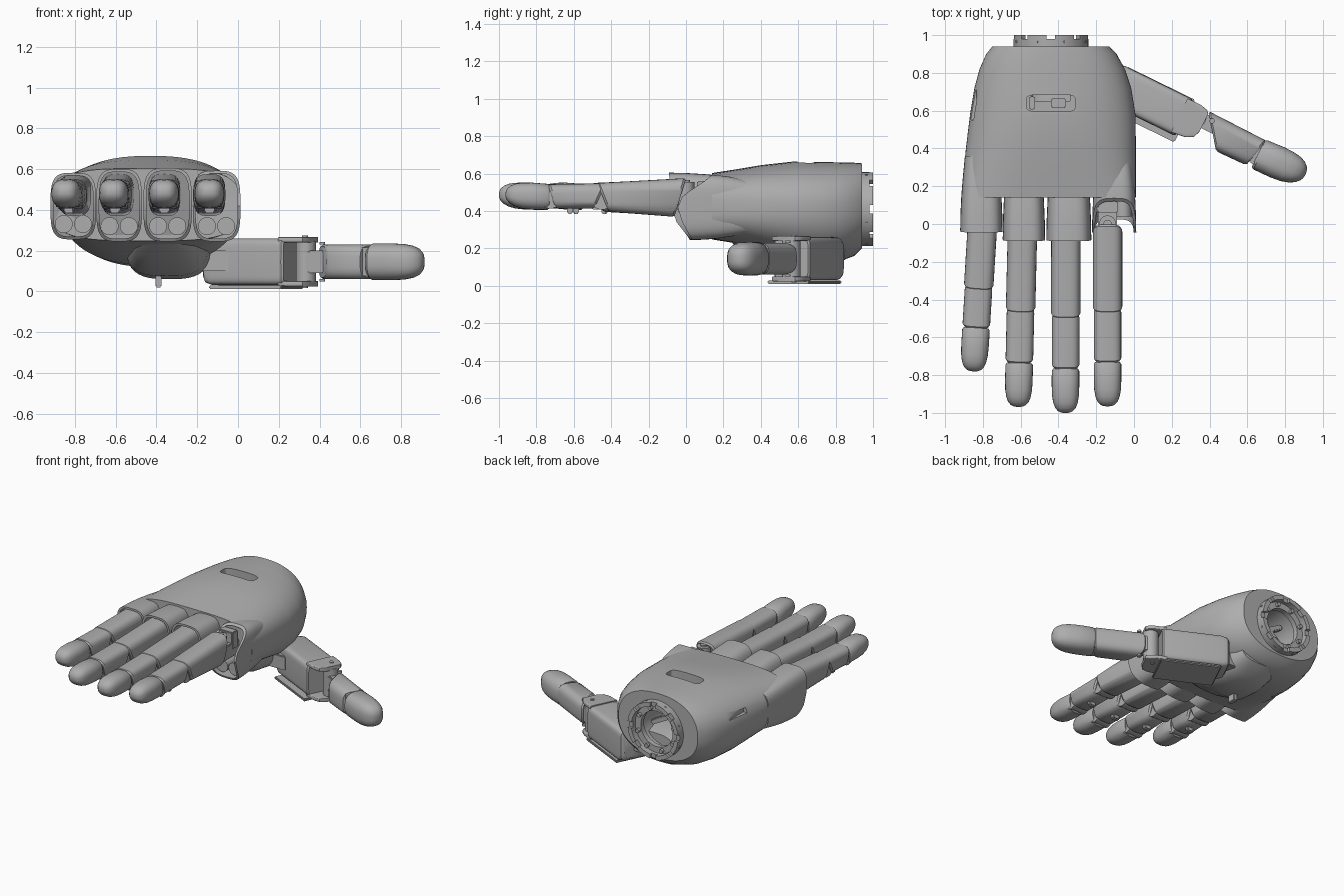
import bpy, bmesh, math
from mathutils import Matrix, Vector

cube = bpy.data.objects.get("Cube")
if cube:
    bpy.data.objects.remove(cube, do_unlink=True)

grey = bpy.data.materials.new("satin grey")
grey.use_nodes = True
COL = (0.42, 0.42, 0.42, 1)
grey.diffuse_color = COL
grey.node_tree.nodes["Principled BSDF"].inputs["Base Color"].default_value = COL
I4 = Matrix.Identity(4)


def finish(name, bm, mat=I4, angle=35):
    bmesh.ops.recalc_face_normals(bm, faces=bm.faces)
    me = bpy.data.meshes.new(name)
    bm.to_mesh(me)
    bm.free()
    me.transform(mat)
    me.materials.append(grey)
    me.shade_smooth()
    me.set_sharp_from_angle(angle=math.radians(angle))
    ob = bpy.data.objects.new(name, me)
    bpy.context.collection.objects.link(ob)
    return ob


def section(cx, cz, hx, up, dn, p, n):
    """Superellipse outline with separate upper and lower heights."""
    pts = []
    for i in range(n):
        a = 2 * math.pi * i / n
        c, s = math.cos(a), math.sin(a)
        x = math.copysign(abs(c) ** (2 / p), c) * hx
        z = math.copysign(abs(s) ** (2 / p), s) * (up if s > 0 else dn)
        pts.append((cx + x, cz + z))
    return pts


def skin(bm, rings, caps=True):
    rows = [[bm.verts.new(v) for v in r] for r in rings]
    n = len(rows[0])
    for a, b in zip(rows, rows[1:]):
        for i in range(n):
            bm.faces.new((a[i], a[(i + 1) % n], b[(i + 1) % n], b[i]))
    if caps:
        bm.faces.new(rows[0])
        bm.faces.new(rows[-1])


def loft(name, stations, mat=I4, n=40):
    """Stations: y, centre x, centre z, half width, up, down, power, shear."""
    bm = bmesh.new()
    skin(bm, [[(x, y + sh * (z - cz), z) for x, z in section(cx, cz, hx, up, dn, p, n)]
              for y, cx, cz, hx, up, dn, p, sh in stations])
    return finish(name, bm, mat)


def box(name, size, loc, mat=I4, bevel=0.006):
    bm = bmesh.new()
    bmesh.ops.create_cube(bm, size=1)
    bmesh.ops.transform(bm, verts=bm.verts, matrix=Matrix.Translation(loc) @ Matrix.Diagonal((*size, 1)))
    if bevel:
        bmesh.ops.bevel(bm, geom=bm.edges[:], offset=bevel, segments=2, affect='EDGES')
    return finish(name, bm, mat)


def cyl(name, r, depth, loc, axis='X', mat=I4, n=24):
    bm = bmesh.new()
    bmesh.ops.create_cone(bm, cap_ends=True, segments=n, radius1=r, radius2=r, depth=depth)
    rot = {'X': Matrix.Rotation(math.pi / 2, 4, 'Y'), 'Y': Matrix.Rotation(math.pi / 2, 4, 'X'), 'Z': I4}[axis]
    return finish(name, bm, mat @ Matrix.Translation(loc) @ rot)


def tube(name, ro, ri, y0, y1, cx, cz, n=48):
    bm = bmesh.new()
    rings = [[(cx + r * math.cos(k * math.tau / n), y, cz + r * math.sin(k * math.tau / n)) for k in range(n)]
             for r, y in ((ro, y0), (ro, y1), (ri, y1), (ri, y0), (ro, y0))]
    skin(bm, rings, caps=False)
    bmesh.ops.remove_doubles(bm, verts=bm.verts, dist=1e-5)
    return finish(name, bm)


def cut(ob, cutters):
    for c in cutters:
        c.hide_render = True
        m = ob.modifiers.new("cut", 'BOOLEAN')
        m.operation, m.object, m.solver = 'DIFFERENCE', c, 'EXACT'
    dg = bpy.context.evaluated_depsgraph_get()
    me = bpy.data.meshes.new_from_object(ob.evaluated_get(dg))
    ob.modifiers.clear()
    ob.data = me
    me.shade_smooth()
    me.set_sharp_from_angle(angle=math.radians(35))
    for c in cutters:
        bpy.data.objects.remove(c, do_unlink=True)


# palm shell with wrist bore, top slot and side slot
WX, WZ = -0.44, 0.41
palm = loft("palm_shell", [
    (0.94, -0.44, 0.42, 0.31, 0.235, 0.22, 2.3, 0),
    (0.90, -0.437, 0.42, 0.345, 0.238, 0.26, 2.3, 0),
    (0.82, -0.433, 0.42, 0.385, 0.24, 0.29, 2.3, 0),
    (0.72, -0.43, 0.42, 0.415, 0.242, 0.30, 2.3, 0),
    (0.58, -0.43, 0.42, 0.438, 0.245, 0.29, 2.35, 0),
    (0.40, -0.44, 0.42, 0.45, 0.225, 0.235, 2.6, 0),
    (0.25, -0.447, 0.42, 0.457, 0.20, 0.19, 3.0, 0),
    (0.14, -0.45, 0.42, 0.46, 0.183, 0.172, 3.5, 0)], n=72)
slot = loft("slot_cutter", [(-0.1, -0.44, 0.64, 0.13, 0.045, 0.045, 5, 0),
                            (0.1, -0.44, 0.64, 0.13, 0.045, 0.045, 5, 0)],
            Matrix.Translation((0, 0, 0.64)) @ Matrix.Rotation(math.pi / 2, 4, 'X') @ Matrix.Translation((0, 0, 0)))
# the slot outline is drawn upright, so lay it flat over the back of the hand
slot.data.transform(Matrix.Translation((0, 0.64 - sum(v.co.y for v in slot.data.vertices) / len(slot.data.vertices), 0)))
side = box("side_cutter", (0.08, 0.16, 0.035), (-0.875, 0.63, 0.50), bevel=0)
bore = cyl("bore_cutter", 0.165, 0.5, (WX, 0.9, WZ), 'Y', n=48)
cut(palm, [slot, side, bore])
box("slot_block", (0.08, 0.05, 0.06), (-0.40, 0.64, 0.59))
box("slot_block_small", (0.03, 0.07, 0.04), (-0.54, 0.64, 0.59))

# wrist coupling
ring = tube("wrist_ring", 0.198, 0.168, 0.90, 1.0, WX, WZ)
notches = []
for k in range(8):
    m = Matrix.Translation((WX, 0, WZ)) @ Matrix.Rotation(k * math.tau / 8, 4, 'Y')
    notches.append(box("notch", (0.1, 0.04, 0.045), (0.19, 1.0, 0), m, 0))
    cyl("wrist_bolt", 0.014, 0.03, (0.147, 0.96, 0), 'Y', m @ Matrix.Rotation(0.3, 4, 'Y'), 12)
    cyl("wrist_hole_plug", 0.008, 0.006, (0.198, 0.965, 0), 'X', m @ Matrix.Rotation(0.39, 4, 'Y'), 10)
cut(ring, notches)
tube("wrist_lip", 0.172, 0.125, 0.92, 0.955, WX, WZ)
for ang in (0.5, -0.7):
    box("wrist_strut", (0.28, 0.05, 0.035), (0, 0.80, 0.03),
        Matrix.Translation((WX, 0, WZ)) @ Matrix.Rotation(ang, 4, 'Y'))

# base of the thumb under the palm
loft("thumb_mount", [
    (0.85, -0.34, 0.24, 0.15, 0.08, 0.10, 3, 0), (0.76, -0.34, 0.24, 0.19, 0.10, 0.165, 3, 0),
    (0.62, -0.34, 0.24, 0.21, 0.10, 0.18, 3, 0), (0.48, -0.35, 0.24, 0.20, 0.10, 0.165, 3, 0),
    (0.32, -0.36, 0.27, 0.16, 0.08, 0.10, 3, 0), (0.22, -0.38, 0.29, 0.10, 0.05, 0.04, 3, 0)])
box("mount_tab", (0.03, 0.06, 0.07), (-0.39, 0.52, 0.055))
box("mount_bracket", (0.20, 0.18, 0.10), (-0.14, 0.68, 0.15))


# hollow finger sockets with a sloping front rim
def rim(points, z):
    if z <= points[0][0]:
        return points[0][1]
    for (z0, y0), (z1, y1) in zip(points, points[1:]):
        if z <= z1:
            return y0 + (y1 - y0) * (z - z0) / (z1 - z0)
    return points[-1][1]


def socket(name, cx, hx, bot, top, points):
    cz, hz, bm, rings = (bot + top) / 2, (top - bot) / 2, bmesh.new(), []
    for f, s in ((0, .78), (.3, .88), (.55, .95), (.8, .99), (1, 1)):
        rings.append([(x, 0.36 + (rim(points, cz + (z - cz) / s) - 0.36) * f, z)
                      for x, z in section(cx, cz, hx * s, hz * s, hz * s, 3.6, 48)])
    for depth in (0, 0.14):
        rings.append([(x, min(rim(points, z) + depth, 0.17), z)
                      for x, z in section(cx, cz, hx - .014, hz - .014, hz - .014, 3.6, 48)])
    skin(bm, rings)
    finish(name, bm)
    for s in (-1, 1):
        cyl("socket_motor", 0.044, 0.12, (cx + s * 0.047, 0.10, bot + 0.075), 'Y')


FRONT = [(0.25, 0.02), (0.34, -0.05), (0.44, -0.085), (0.60, -0.09)]
socket("index_socket", -0.105, 0.117, 0.245, 0.592,
       [(0.25, 0.03), (0.34, -0.02), (0.42, -0.045), (0.48, -0.02), (0.56, 0.10), (0.595, 0.14)])
socket("middle_socket", -0.345, 0.119, 0.245, 0.605, FRONT)
socket("ring_socket", -0.583, 0.112, 0.245, 0.60, FRONT)
socket("little_socket", -0.808, 0.112, 0.255, 0.582, [(z, y + 0.045) for z, y in FRONT])


# jointed fingers, pointing along local -y with the back of the finger up
def segment(name, t0, t1, m, h0, h1, w, s0=0.0, s1=0.0):
    e = 0.012
    loft(name, [(-t0, 0, 0, w - .008, h0[0] - .008, h0[1] - .008, 3.2, s0),
                (-t0 - e, 0, 0, w, h0[0], h0[1], 3.2, s0),
                (-t1 + e, 0, 0, w, h1[0], h1[1], 3.2, s1),
                (-t1, 0, 0, w - .008, h1[0] - .008, h1[1] - .008, 3.2, s1)], m)


def fingertip(name, t0, t1, m, w, h):
    L = t1 - t0
    rows = [(0, .90, .90, .85), (.05, 1, .97, .97), (.4, 1, 1, 1), (.62, .97, .95, .96), (.78, .88, .85, .84),
            (.89, .74, .68, .66), (.96, .54, .46, .44), (.99, .34, .26, .26), (1, .14, .1, .1)]
    loft(name, [(-t0 - f * L, 0, .012 * f, w * a, h * b, h * c, 2.5, 0) for f, a, b, c in rows], m)


def knuckle(t, m, w, r):
    cyl("knuckle_barrel", r, w * 1.7, (0, -t, -0.008), 'X', m)
    box("knuckle_link", (w * 1.1, 0.13, r * 1.5), (0, -t, -0.01), m)
    for s in (-1, 1):
        cyl("knuckle_pin", 0.013, 0.012, (s * w * 0.98, -t + 0.035, 0.015), 'X', m, 14)


def finger(name, base, tip, j1, j2):
    b, d = Vector(base), Vector(tip) - Vector(base)
    m = Matrix.Translation((b.x, b.y, 0.475)) @ Matrix.Rotation(math.atan2(d.x, -d.y), 4, 'Z')
    start = 0.02 if name != "index" else 0.09
    segment(name + "_proximal", start, j1 - .005, m, (.10, .105), (.075, .08), .078, 0.3, -0.4)
    segment(name + "_middle", j1 + .012, j2 - .008, m, (.073, .062), (.068, .062), .073, 0.45, -0.3)
    fingertip(name + "_tip", j2 + .006, d.length, m, .073, .072)
    knuckle(j1, m, .07, .06)
    knuckle(j2, m, .066, .054)
    box("finger_mount", (0.10, 0.20, 0.10), (0, 0.0, -0.04), m)
    box("finger_tendon_stop", (0.05, 0.03, 0.05), (0, -(j1 + j2) / 2, -0.065), m)


finger("index", (-0.14, 0.06), (-0.14, -0.965), 0.51, 0.785)
finger("middle", (-0.36, 0.06), (-0.363, -1.0), 0.54, 0.82)
finger("ring", (-0.588, 0.06), (-0.613, -0.968), 0.51, 0.79)
finger("little", (-0.797, 0.08), (-0.85, -0.78), 0.41, 0.625)
box("index_clevis", (0.11, 0.06, 0.12), (-0.14, 0.09, 0.50))
cyl("index_pulley", 0.045, 0.15, (-0.14, 0.0, 0.48), 'Z')
cyl("index_pulley_cap", 0.022, 0.17, (-0.14, 0.0, 0.48), 'Z')

# thumb, lying on its side
T = (Matrix.Translation((0.347, 0.523, 0.145)) @ Matrix.Rotation(math.radians(63.9), 4, 'Z')
     @ Matrix.Rotation(math.pi / 2, 4, 'Y'))
loft("thumb_metacarpal", [
    (0.54, 0, 0, 0.085, 0.08, 0.08, 6, 0), (0.525, 0, 0, 0.105, 0.10, 0.10, 6, 0),
    (0.49, 0, 0, 0.115, 0.108, 0.108, 7, 0), (0.10, 0, 0, 0.115, 0.108, 0.108, 7, 0),
    (0.09, 0, 0, 0.108, 0.10, 0.10, 7, 0)], T)
box("thumb_lower_plate", (0.018, 0.40, 0.25), (0.125, 0.28, -0.015), T)
for s in (-1, 1):
    loft("thumb_joint_cheek", [
        (0.12, s * .108, 0, .014, .10, .10, 8, 0), (0.04, s * .108, .01, .014, .09, .10, 8, 0),
        (0.0, s * .108, .01, .014, .08, .08, 8, 0), (-0.015, s * .108, .03, .014, .045, .06, 8, 0)], T)
    cyl("thumb_pin", 0.014, 0.012, (s * 0.122, 0.04, 0.04), 'X', T, 14)
    cyl("thumb_pin", 0.014, 0.012, (s * 0.09, -0.05, 0.05), 'X', T, 14)
cyl("thumb_knuckle", 0.05, 0.20, (0, 0.03, 0.03), 'X', T)
box("thumb_link", (0.11, 0.16, 0.08), (0, -0.02, 0.03), T)
segment("thumb_proximal", 0.075, 0.335, T, (.088, .085), (.082, .082), .085, 0.75, -0.25)
cyl("thumb_tip_barrel", 0.06, 0.14, (0, -0.34, 0), 'X', T)
fingertip("thumb_tip", 0.345, 0.618, T, .09, .088)
